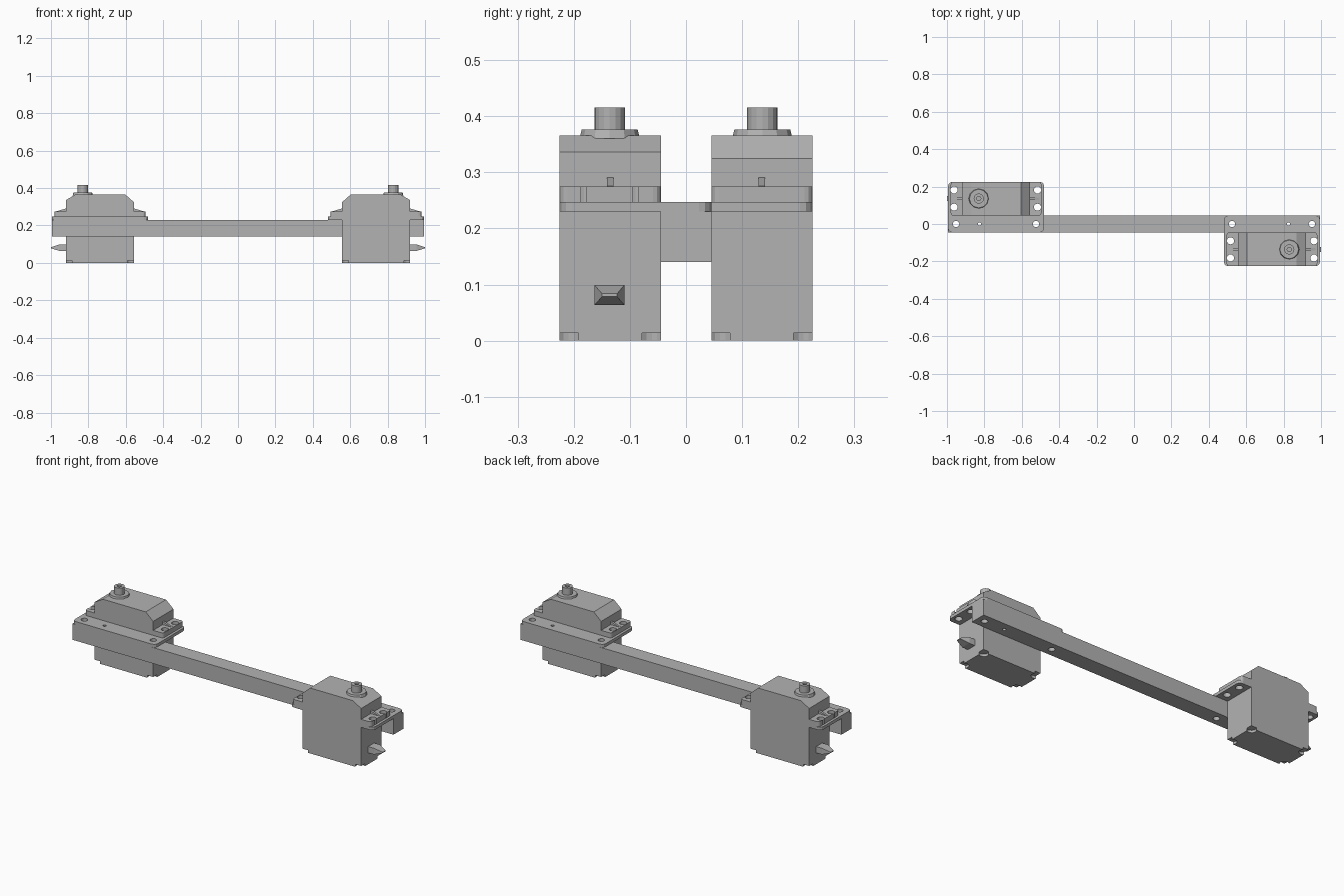
import bpy, bmesh, math
from mathutils import Matrix

cube = bpy.data.objects.get("Cube")
if cube:
    bpy.data.objects.remove(cube)

grey = bpy.data.materials.new("plain_grey")
grey.use_nodes = True
colour = (0.45, 0.45, 0.45, 1)
grey.diffuse_color = colour
grey.node_tree.nodes["Principled BSDF"].inputs["Base Color"].default_value = colour


def finish(name, bm, turn=0):
    bmesh.ops.recalc_face_normals(bm, faces=bm.faces)
    bm.transform(Matrix.Rotation(turn, 4, "Z"))
    mesh = bpy.data.meshes.new(name)
    bm.to_mesh(mesh)
    bm.free()
    mesh.materials.append(grey)
    obj = bpy.data.objects.new(name, mesh)
    bpy.context.collection.objects.link(obj)
    return obj


def extrude(bm, points, offset):
    face = bm.faces.new([bm.verts.new(p) for p in points])
    new = bmesh.ops.extrude_face_region(bm, geom=[face])["geom"]
    bmesh.ops.translate(bm, vec=offset, verts=[v for v in new if isinstance(v, bmesh.types.BMVert)])


def slab(x0, x1, y0, y1, z0, z1, radius=0, outer_y=None):
    """Box with rounded vertical corners; outer_y keeps the far end corner square."""
    bm = bmesh.new()
    extrude(bm, [(x0, y0, z0), (x1, y0, z0), (x1, y1, z0), (x0, y1, z0)], (0, 0, z1 - z0))
    if radius:
        edges = []
        for e in bm.edges:
            a, b = e.verts
            square = outer_y is not None and a.co.x == x1 and abs(a.co.y - outer_y) < 0.001
            if abs(a.co.z - b.co.z) > 0.001 and not square:
                edges.append(e)
        bmesh.ops.bevel(bm, geom=edges, offset=radius, segments=3, profile=0.5, affect="EDGES")
    return bm


def cylinder(bm, x, y, z0, z1, r0, r1=None, sides=16):
    bmesh.ops.create_cone(bm, cap_ends=True, segments=sides, radius1=r0, radius2=r1 or r0,
                          depth=z1 - z0, matrix=Matrix.Translation((x, y, (z0 + z1) / 2)))


def drill(obj, holes, z0, z1, turn=0):
    bm = bmesh.new()
    for x, y, r in holes:
        cylinder(bm, x, y, z0, z1, r)
    cutter = finish("cutter", bm, turn)
    cutter.hide_render = True
    mod = obj.modifiers.new("holes", "BOOLEAN")
    mod.operation, mod.solver, mod.object = "DIFFERENCE", "EXACT", cutter
    bpy.context.view_layer.objects.active = obj
    bpy.ops.object.modifier_apply(modifier=mod.name)
    bpy.data.objects.remove(cutter)


BAR_HOLES = [(0.951, 0, 0.017), (0.826, 0, 0.009), (0.524, 0, 0.017)]
EAR_HOLES = [(x, y, 0.019) for x in (0.516, 0.962) for y in (-0.09, -0.182)]

# Long connecting bar
bar = finish("connecting_bar", slab(-0.994, 0.994, -0.045, 0.045, 0.14, 0.23))
drill(bar, BAR_HOLES + [(-x, y, r) for x, y, r in BAR_HOLES], 0.1, 0.3)

# One motor at each end, the second turned half way round
for side, turn in (("left", 0), ("right", math.pi)):
    # Mounting plate shared by the bar and the motor
    plate = finish(side + "_mounting_plate",
                   slab(0.481, 0.994, -0.225, 0.045, 0.23, 0.247, 0.022, 0.045), turn)
    drill(plate, BAR_HOLES + EAR_HOLES, 0.2, 0.3, turn)

    # Motor ears
    ears = finish(side + "_motor_ears",
                  slab(0.495, 0.98, -0.225, -0.045, 0.247, 0.275, 0.014), turn)
    drill(ears, EAR_HOLES, 0.2, 0.3, turn)

    # Case with sloping shoulders and corner recesses underneath
    bm = bmesh.new()
    profile = [(0.557, 0), (0.92, 0), (0.92, 0.336), (0.868, 0.366), (0.603, 0.366), (0.557, 0.325)]
    extrude(bm, [(x, -0.225, z) for x, z in profile], (0, 0.18, 0))
    case = finish(side + "_motor_case", bm, turn)
    drill(case, [(x, y, 0.024) for x in (0.573, 0.904) for y in (-0.209, -0.061)], -0.02, 0.014, turn)

    # Stiffening ribs on the ears
    bm = bmesh.new()
    for wall, tip in ((0.56, 0.505), (0.917, 0.97)):
        extrude(bm, [(wall, -0.141, 0.27), (tip, -0.141, 0.27), (tip, -0.141, 0.276),
                     (wall, -0.141, 0.292)], (0, 0.012, 0))
    finish(side + "_ear_ribs", bm, turn)

    # Collar and hollow output shaft
    bm = bmesh.new()
    cylinder(bm, 0.83, -0.136, 0.36, 0.376, 0.054, 0.05, 12)
    finish(side + "_shaft_collar", bm, turn)
    bm = bmesh.new()
    cylinder(bm, 0.83, -0.136, 0.37, 0.416, 0.027)
    shaft = finish(side + "_output_shaft", bm, turn)
    drill(shaft, [(0.83, -0.136, 0.011)], 0.385, 0.43, turn)

    # Cable stub narrowing to a flat tip
    bm = slab(0.915, 0.955, -0.163, -0.11, 0.064, 0.099)
    end = next(f for f in bm.faces if all(v.co.x > 0.95 for v in f.verts))
    tip = bmesh.ops.extrude_face_region(bm, geom=[end])["geom"]
    bmesh.ops.delete(bm, geom=[end], context="FACES_ONLY")
    for v in tip:
        if isinstance(v, bmesh.types.BMVert):
            v.co.x = 1.0
            v.co.y = -0.136 + (v.co.y + 0.136) * 0.5
            v.co.z = 0.081 + (v.co.z - 0.081) * 0.15
    finish(side + "_cable_stub", bm, turn)
